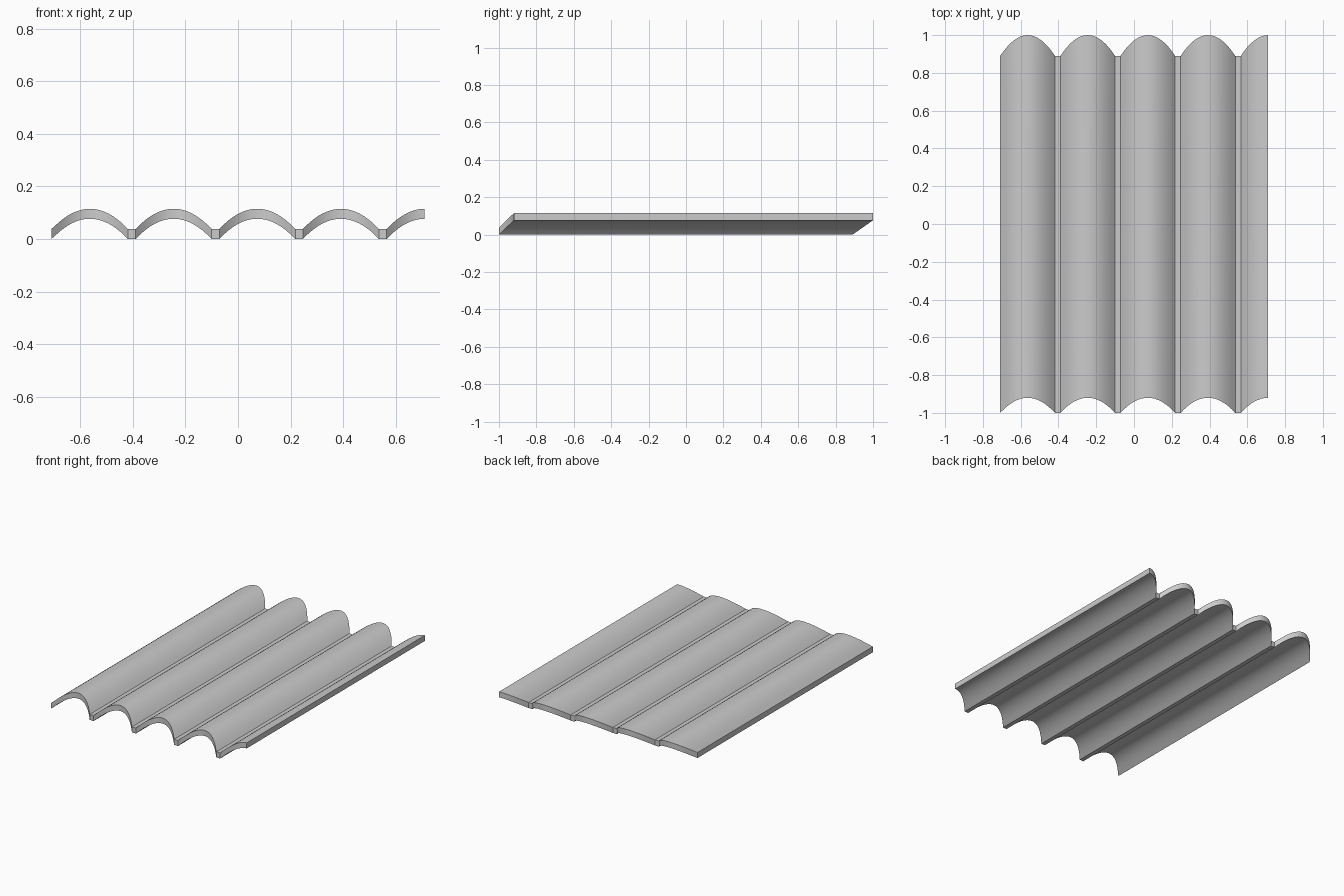
import bpy, bmesh

if "Cube" in bpy.data.objects:
    bpy.data.objects.remove(bpy.data.objects["Cube"])

HALF_X = 0.71        # half the sheet width
PITCH = 0.3183       # distance between crests
ARCH = 0.1445        # half width of one arch
RISE = 0.077         # arch height
THICK = 0.038        # vertical sheet thickness
STEPS = 8            # segments per half arch

# Wave profile: four full arches plus a half arch ending on its crest
profile = []
for i in range(5):
    crest = HALF_X - (4 - i) * PITCH
    last = 0 if i == 4 else STEPS
    for k in range(-STEPS, last + 1):
        t = k / STEPS
        profile.append((crest + t * ARCH, RISE * (1 - t * t)))
profile[0] = (-HALF_X, 0.0)

# Sheet: each profile point gives a front/back, bottom/top ring;
# both ends slant back with the height of the wave
bm = bmesh.new()
rings = []
for x, h in profile:
    front = -1 + 0.08 * h / RISE
    back = 0.89 + 0.11 * h / RISE
    rings.append([bm.verts.new(p) for p in (
        (x, front, h), (x, back, h),
        (x, back, h + THICK), (x, front, h + THICK))])
for a, b in zip(rings, rings[1:]):
    for j in range(4):
        n = (j + 1) % 4
        bm.faces.new((a[j], a[n], b[n], b[j]))
bm.faces.new(rings[0])
bm.faces.new(rings[-1])
bmesh.ops.recalc_face_normals(bm, faces=bm.faces)

mesh = bpy.data.meshes.new("corrugated_roof_sheet")
bm.to_mesh(mesh)
bm.free()
sheet = bpy.data.objects.new("corrugated_roof_sheet", mesh)
bpy.context.collection.objects.link(sheet)

# Smooth waves with crisp valley and border edges
bpy.context.view_layer.objects.active = sheet
sheet.select_set(True)
bpy.ops.object.shade_smooth_by_angle(angle=0.5)
